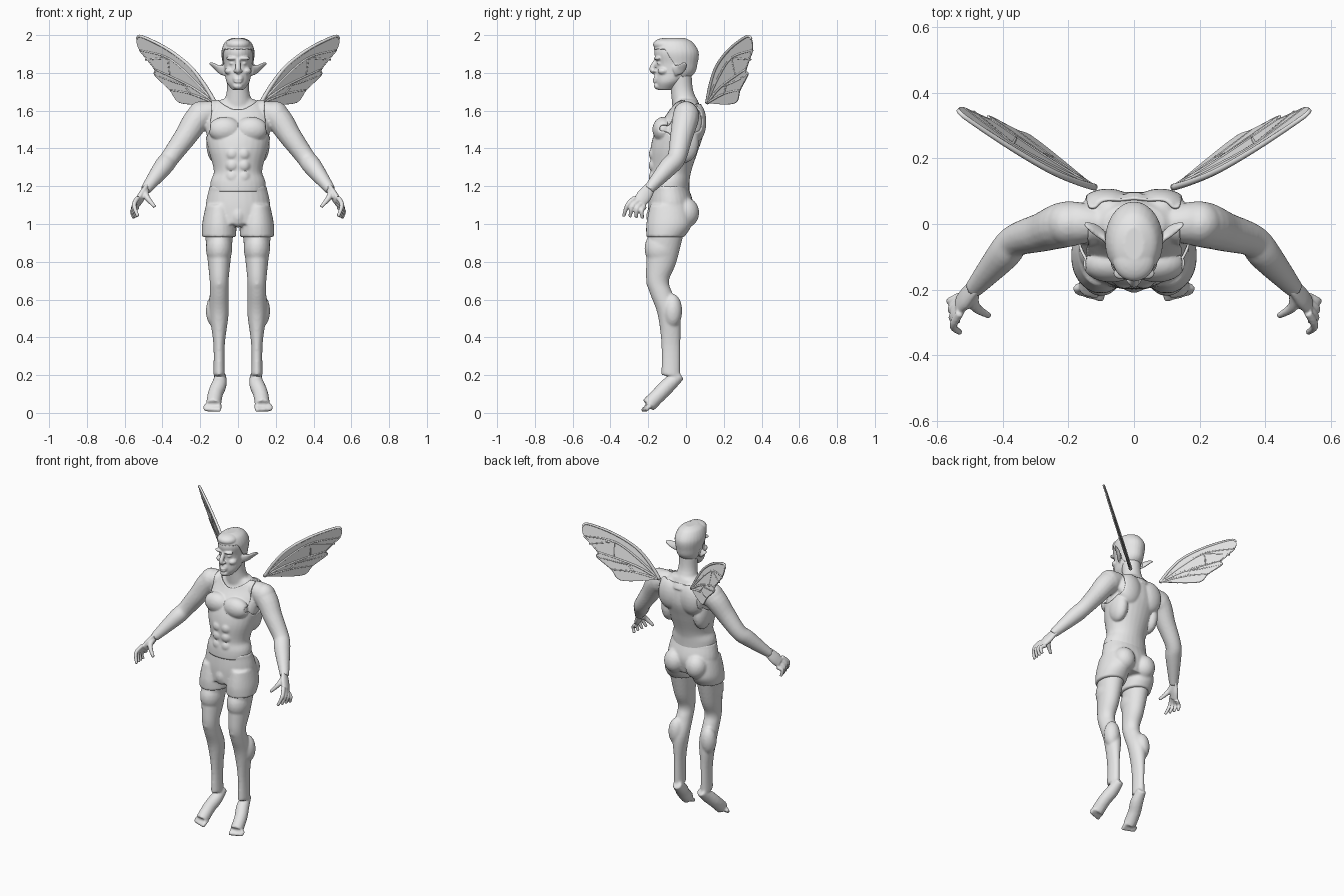
import bpy
import bmesh
from math import cos, sin, tau
from mathutils import Vector, Matrix

default_cube = bpy.data.objects.get("Cube")
if default_cube:
    bpy.data.objects.remove(default_cube)

grey = bpy.data.materials.new("plain grey")
grey.use_nodes = True
grey.diffuse_color = (.8, .8, .8, 1)
grey.node_tree.nodes["Principled BSDF"].inputs["Base Color"].default_value = grey.diffuse_color


def spline(points, steps=5):
    """Smooth path through points of any dimension."""
    points = [Vector(point) for point in points]
    padded = [points[0], *points, points[-1]]
    path = []
    for before, start, end, after in zip(padded, points, points[1:], padded[3:]):
        for step in range(steps):
            t = step / steps
            slope = (end - before) / 2
            next_slope = (after - start) / 2
            rise = end - start
            path.append(start + slope * t + (rise * 3 - slope * 2 - next_slope) * t ** 2
                        + (slope + next_slope - rise * 2) * t ** 3)
    return path + [points[-1]]


def sides_of(x):
    """Parts away from the centre line are made on both sides."""
    return (1, -1) if x else (1,)


def skin(bm, path, level, sides, count):
    """Join elliptical rings along a path of (x, y, z, half width, half depth)."""
    spots = [Vector(station[:3]) for station in path]
    for side in sides:
        rings = []
        for i, station in enumerate(path):
            along = Vector((0, 0, 1))
            if not level:
                along = (spots[min(i + 1, len(spots) - 1)] - spots[max(i - 1, 0)]).normalized()
            across = Vector((1, 0, 0))
            across = (across - along * across.dot(along)).normalized()
            deep = along.cross(across)
            ring = []
            for k in range(count):
                angle = tau * k / count
                place = (spots[i] + across * cos(angle) * station[3]
                         + deep * sin(angle) * station[4])
                ring.append(bm.verts.new((place.x * side, place.y, place.z)))
            rings.append(ring)
        for low, high in zip(rings, rings[1:]):
            for k in range(count):
                bm.faces.new((low[k - 1], low[k], high[k], high[k - 1]))
        bm.faces.new(rings[0])
        bm.faces.new(rings[-1])


def column(bm, x, rows):
    """Upright form from level rows of (z, y, half width, half depth)."""
    stations = [(x, y, z, width, depth) for z, y, width, depth in rows]
    skin(bm, spline(stations), True, sides_of(x), count=28)


def tube(bm, points, radii, flatten=1, count=16):
    """Tapered limb through points, with one radius for each."""
    stations = [(*point, radius, radius * flatten) for point, radius in zip(points, radii)]
    skin(bm, spline(stations), False, sides_of(points[-1][0]), count)


def blob(bm, centre, radii):
    """Ellipsoid used for muscles and facial features."""
    for side in sides_of(centre[0]):
        place = Matrix.Translation((centre[0] * side, centre[1], centre[2]))
        bmesh.ops.create_icosphere(bm, subdivisions=3, radius=1,
                                   matrix=place @ Matrix.Diagonal((*radii, 1)))


def finish(name, bm, smooth=True):
    bmesh.ops.recalc_face_normals(bm, faces=bm.faces[:])
    for face in bm.faces:
        face.smooth = smooth
    mesh = bpy.data.meshes.new(name)
    bm.to_mesh(mesh)
    bm.free()
    mesh.materials.append(grey)
    obj = bpy.data.objects.new(name, mesh)
    bpy.context.collection.objects.link(obj)
    return obj


def blend(obj, voxel):
    """Merge overlapping forms into one soft surface."""
    remesh = obj.modifiers.new("blend", "REMESH")
    remesh.mode = "VOXEL"
    remesh.voxel_size = voxel
    remesh.use_smooth_shade = True
    relax = obj.modifiers.new("relax", "SMOOTH")
    relax.factor = .5
    relax.iterations = 3
    return obj


def thicken(obj, thickness, offset):
    shell = obj.modifiers.new("thickness", "SOLIDIFY")
    shell.thickness = thickness
    shell.offset = offset


def cover(name, source, keep, thickness):
    """Thin layer over the faces of source that pass the keep rule."""
    bpy.context.view_layer.update()
    shaped = source.evaluated_get(bpy.context.evaluated_depsgraph_get())
    bm = bmesh.new()
    bm.from_mesh(shaped.to_mesh())
    shaped.to_mesh_clear()
    dropped = [face for face in bm.faces if not keep(*face.calc_center_median())]
    bmesh.ops.delete(bm, geom=dropped, context="FACES")
    for _ in range(6):
        moved = {}
        for vert in bm.verts:
            rim = [edge.other_vert(vert).co for edge in vert.link_edges if edge.is_boundary]
            if len(rim) == 2:
                moved[vert] = vert.co.lerp((rim[0] + rim[1]) / 2, .5)
        for vert, place in moved.items():
            vert.co = place
    thicken(finish(name, bm), thickness, offset=1)


# Torso and neck
body = bmesh.new()
column(body, 0, [(1, -.09, .12, .1), (1.2, -.09, .14, .1), (1.28, -.08, .12, .1),
                 (1.4, -.06, .15, .12), (1.5, -.03, .17, .12), (1.6, 0, .16, .08),
                 (1.66, 0, .09, .06)])
column(body, 0, [(1.6, .01, .09, .08), (1.7, -.02, .06, .06), (1.8, -.03, .06, .06)])
chest, shoulder_blade, flank = (.07, -.12, 1.5), (.08, .05, 1.54), (.12, -.01, 1.43)
blob(body, chest, (.08, .05, .06))
blob(body, shoulder_blade, (.08, .05, .1))
blob(body, flank, (.04, .07, .1))
for row in range(3):
    blob(body, (.03, -.16, 1.25 + row * .06), (.03, .03, .03))

# Arms
shoulder, elbow, wrist = Vector((.2, 0, 1.57)), Vector((.36, -.05, 1.35)), Vector((.49, -.2, 1.18))
collar = Vector((.1, 0, 1.6))
biceps, forearm = shoulder.lerp(elbow, .5), elbow.lerp(wrist, .3)
tube(body, [collar, shoulder, biceps, elbow, forearm, wrist],
     [.05, .07, .06, .05, .05, .028])
blob(body, shoulder, (.07, .07, .08))
blob(body, biceps, (.05, .06, .06))

# Legs
column(body, .1, [(1, -.1, .08, .1), (.8, -.13, .06, .08), (.7, -.15, .05, .06),
                  (.63, -.13, .05, .06), (.52, -.09, .05, .06), (.36, -.08, .03, .05),
                  (.2, -.08, .03, .05)])
knee, thigh, calf = (.1, -.18, .69), (.1, -.13, .87), (.12, -.07, .54)
blob(body, knee, (.03, .03, .04))
blob(body, thigh, (.07, .09, .1))
blob(body, calf, (.05, .05, .09))

# Feet
heel, ankle, arch, ball = (.09, -.03, .2), (.1, -.09, .15), (.12, -.14, .1), (.13, -.2, .04)
tube(body, [heel, ankle, arch, ball], [.028, .04, .04, .04])
for toe in range(5):
    x = .1 + toe * .018
    base, tip = Vector((x, -.19, .04)), Vector((x, -.235 + toe * .006, .012))
    tube(body, [base, tip], [.014, .011])
body_object = blend(finish("body", body), .008)

# Hands
hands = bmesh.new()
index_knuckle, little_knuckle = Vector((.53, -.27, 1.14)), Vector((.53, -.22, 1.09))
index_tip, little_tip = Vector((.53, -.33, 1.04)), Vector((.55, -.23, 1.03))
palm = index_knuckle.lerp(little_knuckle, .5)
tube(hands, [wrist.lerp(forearm, .2), wrist, wrist.lerp(palm, .5), palm],
     [.014, .017, .02, .018], flatten=2)
bend = Vector((.02, -.01, .01))
for finger in range(4):
    knuckle = index_knuckle.lerp(little_knuckle, finger / 3)
    tip = index_tip.lerp(little_tip, finger / 3)
    tube(hands, [knuckle, knuckle.lerp(tip, .5) + bend, tip], [.013, .012, .009])
thumb_tip = Vector((.44, -.28, 1.09))
tube(hands, [wrist, wrist.lerp(thumb_tip, .5) + bend, thumb_tip], [.02, .016, .009])
blend(finish("hands", hands), .005)


# Sleeveless top
def in_top(x, y, z):
    armhole = min(.18, .14 + max(0, 1.5 - z) / 2)
    neckline = 1.6 + 5 * x * x if y < 0 else 1.63
    return 1.17 < z < neckline and abs(x) < armhole


cover("sleeveless_top", body_object, in_top, thickness=.008)

# Shorts
shorts = bmesh.new()
column(shorts, 0, [(1.2, -.09, .15, .1), (1.1, -.08, .17, .12), (1, -.09, .15, .11)])
column(shorts, .1, [(1.1, -.09, .07, .1), (1, -.09, .09, .12), (.93, -.11, .09, .1)])
waistband = [(1.18, -.09, .155, .105), (1.2, -.09, .152, .104)]
column(shorts, 0, waistband)
buttock, front_seam = (.08, 0, 1.06), (0, -.17, 1.04)
blob(shorts, buttock, (.07, .07, .08))
blob(shorts, front_seam, (.04, .04, .06))
blend(finish("shorts", shorts), .008)

# Head
head = bmesh.new()
column(head, 0, [(1.71, -.11, .03, .04), (1.75, -.09, .06, .07), (1.8, -.06, .07, .1),
                 (1.85, -.05, .076, .106), (1.91, -.053, .083, .115),
                 (1.96, -.06, .065, .09), (1.98, -.06, .03, .05)])
tube(head, [(0, -.15, 1.88), (0, -.18, 1.82), (0, -.16, 1.8)], [.01, .015, .01])
nostril, brow, cheek, eye = (.015, -.17, 1.81), (.03, -.15, 1.877), (.045, -.12, 1.81), (.03, -.14, 1.85)
muzzle, chin, forelock = (0, -.15, 1.77), (0, -.15, 1.73), (0, -.11, 1.95)
blob(head, nostril, (.01, .012, .008))
blob(head, brow, (.035, .02, .01))
blob(head, cheek, (.026, .03, .02))
blob(head, eye, (.015, .013, .008))
blob(head, muzzle, (.03, .02, .03))
blob(head, chin, (.026, .02, .018))
blob(head, forelock, (.06, .06, .03))
for lip in (1.766, 1.753):
    blob(head, (0, -.165, lip), (.022, .011, .006))

# Pointed ears
tube(head, [(.07, -.06, 1.81), (.1, -.03, 1.82), (.13, -.01, 1.84), (.15, 0, 1.85)],
     [.012, .011, .008, .004], flatten=2.4)
head_object = blend(finish("head", head), .005)


# Short hair
def in_hair(x, y, z):
    hairline = 1.925 - min(max((y + .11) * 1.6, 0), .15)
    return abs(x) < .088 and z > hairline


cover("short_hair", head_object, in_hair, thickness=.005)


# Wings
def on_wing(x, z):
    """Point of the slanted wing plane, swept back and out."""
    reach = x - .12
    return x, .1 + .57 * reach + .3 * (1.68 + .8 * reach - z), z


root, wing_tip = (.12, 1.64), (.535, 1.98)
leading = [root, (.18, 1.74), (.26, 1.84), (.38, 1.93), (.51, 1.993), wing_tip]
upper_notch, lower_notch = (.44, 1.82), (.36, 1.71)
trailing = [(.52, 1.92), upper_notch, (.44, 1.79), lower_notch, (.31, 1.645), (.2, 1.635)]
membrane, veins = bmesh.new(), bmesh.new()
outline = [on_wing(*point) for point in spline(leading + trailing)]
for side in sides_of(wing_tip[0]):
    membrane.faces.new([membrane.verts.new((x * side, y, z)) for x, y, z in outline])
thicken(finish("wing_membrane", membrane, smooth=False), .006, offset=0)


def vein(points, thickness):
    radii = [thickness * (1 - i / len(points) / 2) for i in range(len(points))]
    tube(veins, [on_wing(*point) for point in points], radii, count=8)


upper_fork, middle_fork, lower_fork = (.37, 1.88), (.25, 1.73), (.25, 1.69)
vein(leading, .011)
vein(trailing, .005)
vein([root, (.24, 1.77), upper_fork, trailing[0]], .008)
vein([root, middle_fork, upper_notch], .008)
vein([root, lower_fork, lower_notch], .007)
vein([middle_fork, (.33, 1.75), trailing[2]], .006)
vein([upper_fork, (.36, 1.79)], .006)
vein([upper_fork, (.49, 1.87)], .006)
vein([lower_fork, (.3, 1.76)], .006)
finish("wing_veins", veins)
